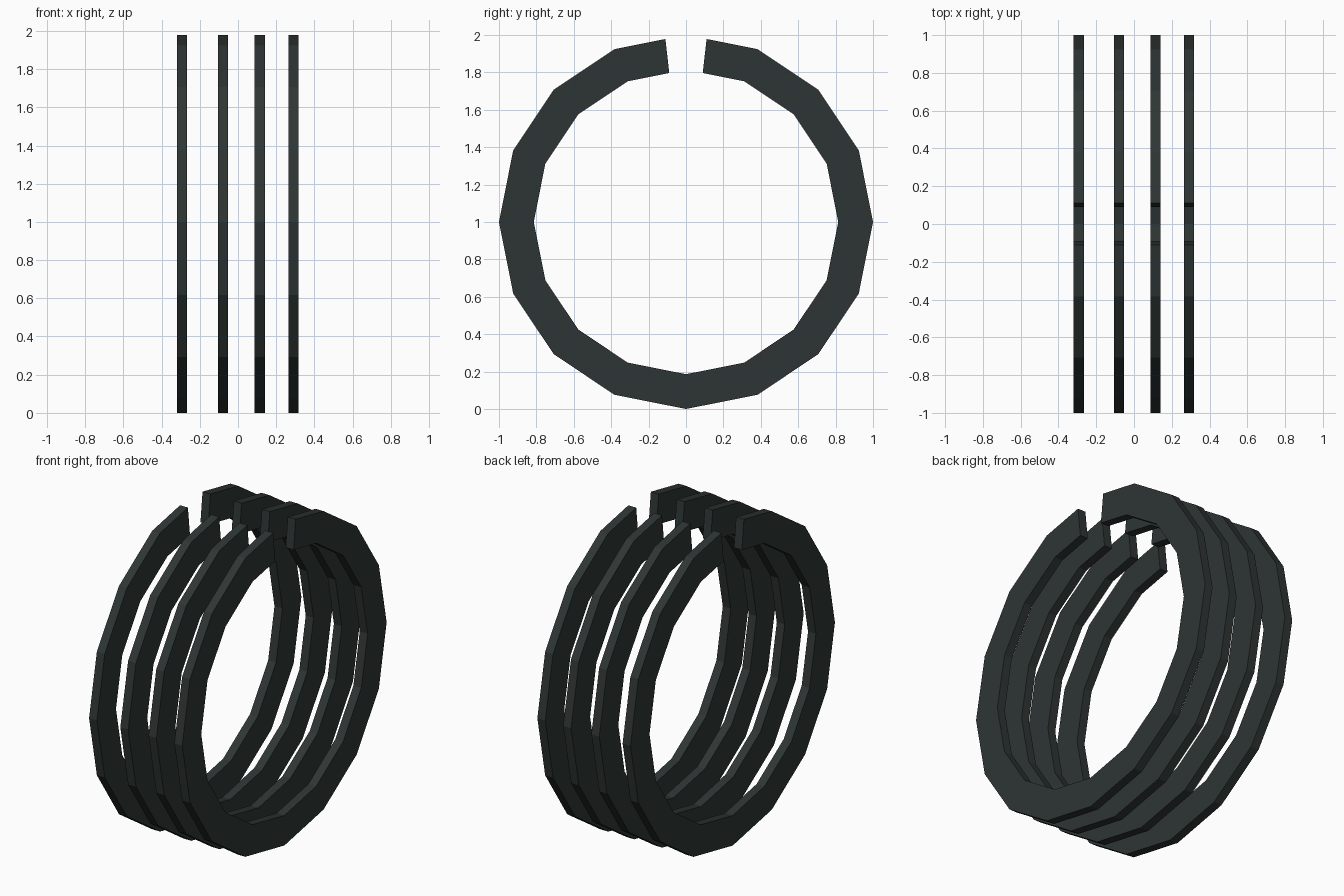
import bpy, bmesh
from math import sin, cos, radians

if "Cube" in bpy.data.objects:
    bpy.data.objects.remove(bpy.data.objects["Cube"])

R_OUT, R_IN, WIDTH, CENTRE_Z = 1.0, 0.814, 0.054, 1.0

mat = bpy.data.materials.new("dark slate")
mat.diffuse_color = (0.027, 0.036, 0.034, 1)
mat.use_nodes = True
mat.node_tree.nodes["Principled BSDF"].inputs["Base Color"].default_value = mat.diffuse_color

# Side profile stations (y, z): 16-sided circle, cut open at the top
half = [(0.112, 0.982, R_IN * 0.982)]
half += [(sin(radians(22.5 * i)), cos(radians(22.5 * i)), None) for i in range(1, 9)]


def stations():
    # Gap end: points on the first polygon edge, on one line towards the centre
    end = (0.110, 0.978)
    right = [end] + [(sin(radians(22.5 * i)), cos(radians(22.5 * i))) for i in range(1, 9)]
    left = [(-y, z) for y, z in reversed(right[:-1])]
    return right + left


def split_ring(name, x):
    bm = bmesh.new()
    loops = []
    for y, z in stations():
        loops.append([bm.verts.new((x + dx, y * r, CENTRE_Z + z * r))
                      for dx, r in ((-WIDTH / 2, R_IN), (WIDTH / 2, R_IN),
                                    (WIDTH / 2, R_OUT), (-WIDTH / 2, R_OUT))])
    for a, b in zip(loops, loops[1:]):
        for k in range(4):
            n = (k + 1) % 4
            bm.faces.new((a[k], a[n], b[n], b[k]))
    # End caps at the gap
    bm.faces.new(loops[0])
    bm.faces.new(loops[-1])
    bmesh.ops.recalc_face_normals(bm, faces=bm.faces)
    me = bpy.data.meshes.new(name)
    bm.to_mesh(me)
    bm.free()
    me.materials.append(mat)
    bpy.context.collection.objects.link(bpy.data.objects.new(name, me))


# Four slightly unevenly spaced split rings
for i, x in enumerate((-0.293, -0.079, 0.114, 0.291)):
    split_ring(f"split_ring_{i + 1}", x)
